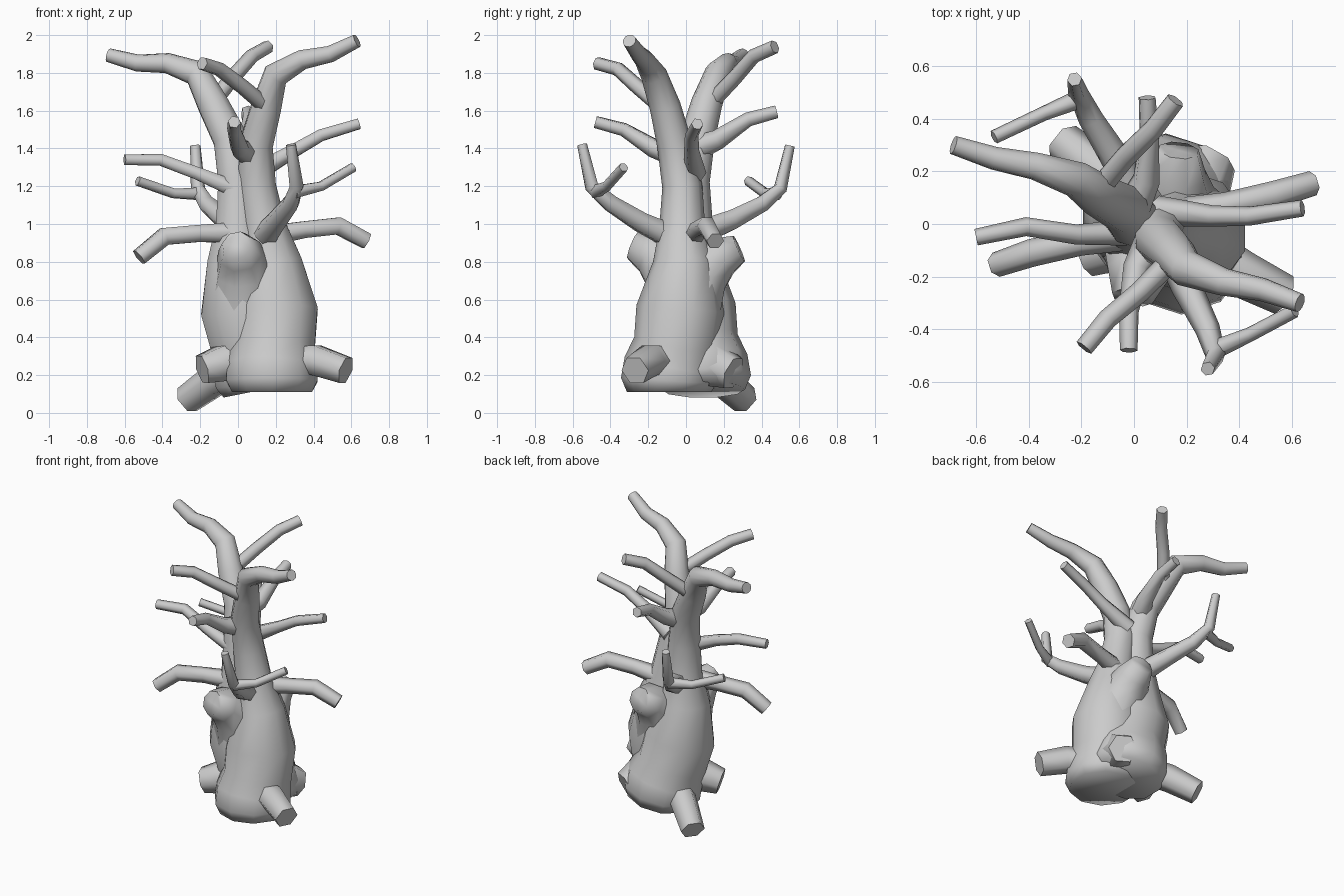
import bpy, bmesh, math
from mathutils import Vector, Matrix

if "Cube" in bpy.data.objects:
    bpy.data.objects.remove(bpy.data.objects["Cube"])


def tube(name, pts, sides=6, xf=None):
    """Tapered limb through (x, y, z, radius) points, capped at both ends."""
    P = [Vector(p[:3]) for p in pts]
    bm = bmesh.new()
    rings = []
    for i, p in enumerate(P):
        a = (p - P[i - 1]).normalized() if i else None
        b = (P[i + 1] - p).normalized() if i < len(P) - 1 else None
        t = ((a or b) + (b or a)).normalized()
        if i == 0:
            ref = Vector((1, 0, 0)) if abs(t.z) > 0.8 else Vector((0, 0, 1))
            u = (ref - t * ref.dot(t)).normalized()
        else:
            u = (u - t * u.dot(t)).normalized()
        v = t.cross(u)
        ring = []
        for k in range(sides):
            w = 2 * math.pi * (k + 0.5) / sides
            r = pts[i][3] * 1.06
            ring.append(bm.verts.new(p + (u * math.cos(w) + v * math.sin(w)) * r))
        rings.append(ring)
    for r0, r1 in zip(rings, rings[1:]):
        for k in range(sides):
            j = (k + 1) % sides
            bm.faces.new((r0[k], r0[j], r1[j], r1[k]))
    bm.faces.new(rings[0][::-1])
    bm.faces.new(rings[-1])
    if xf:
        bm.transform(xf)
    bmesh.ops.recalc_face_normals(bm, faces=bm.faces)
    me = bpy.data.meshes.new(name)
    bm.to_mesh(me)
    bm.free()
    ob = bpy.data.objects.new(name, me)
    bpy.context.collection.objects.link(ob)
    bpy.ops.object.select_all(action='DESELECT')
    ob.select_set(True)
    bpy.context.view_layer.objects.active = ob
    bpy.ops.object.shade_smooth_by_angle(angle=math.radians(72))
    return ob


# swollen trunk running out into its crown limb
trunk = [(.18, -.09, .11, .21), (.18, -.09, .17, .24), (.18, -.08, .25, .235),
         (.19, -.05, .36, .215), (.20, -.03, .55, .22), (.18, -.01, .80, .155),
         (.14, -.02, .98, .115), (.10, -.02, 1.20, .10), (.095, -.06, 1.42, .088),
         (.15, -.11, 1.62, .078), (.20, -.17, 1.79, .066), (.34, -.22, 1.87, .05),
         (.49, -.25, 1.90, .042), (.63, -.30, 1.97, .034)]

# limbs shared by both trunks
limbs = {
    "drooping_branch": [(.12, .03, .93, .06), (.35, .07, .97, .048),
                        (.53, .11, .99, .05), (.68, .155, .91, .045)],
    "forked_branch": [(.13, -.05, .92, .07), (.20, -.24, 1.01, .055),
                      (.28, -.40, 1.11, .045), (.31, -.50, 1.20, .036),
                      (.28, -.55, 1.42, .026)],
    "fork_twig": [(.30, -.48, 1.17, .035), (.44, -.42, 1.20, .026), (.61, -.33, 1.30, .025)],
    "high_front_branch": [(.15, -.13, 1.62, .04), (.02, -.26, 1.73, .038),
                          (-.10, -.36, 1.82, .036), (-.19, -.47, 1.85, .034)],
    "middle_front_branch": [(.08, -.04, 1.36, .065), (.01, -.17, 1.40, .05),
                            (-.02, -.33, 1.50, .036), (-.02, -.48, 1.54, .032)],
    "stub_lobe": [(.19, .0, .55, .19), (.16, .09, .74, .145), (.16, .19, .83, .11),
                  (.17, .28, .87, .075)],
}

# second trunk: half turn of the first with a lean
lean = Matrix(((-1, 0, -.2, .338), (0, -1, 0, 0), (-.2, 0, 1, .05), (0, 0, 0, 1)))

for side, xf in (("right", None), ("left", lean)):
    tube(side + "_trunk", trunk, sides=10, xf=xf)
    for part, pts in limbs.items():
        tube(f"{side}_{part}", pts, sides=8 if part == "stub_lobe" else 6, xf=xf)

# side branches and roots that differ between the trunks
tube("right_side_branch", [(.09, .05, 1.27, .055), (.30, .03, 1.39, .038),
                           (.44, .03, 1.47, .034), (.64, .06, 1.53, .03)])
tube("left_side_branch", [(.02, -.03, 1.17, .05), (-.22, -.04, 1.27, .036),
                          (-.41, -.01, 1.34, .034), (-.60, -.05, 1.34, .03)])
tube("right_long_root", [(.25, -.09, .26, .09), (.41, -.19, .28, .085), (.57, -.27, .225, .075)])
tube("left_long_root", [(.02, .08, .24, .09), (-.13, .20, .17, .085), (-.27, .31, .07, .075)])
tube("right_short_root", [(.18, .05, .28, .14), (.25, .16, .25, .12), (.30, .25, .21, .09)])
tube("left_short_root", [(.03, -.02, .28, .12), (-.09, -.08, .26, .10), (-.19, -.12, .23, .08)])
